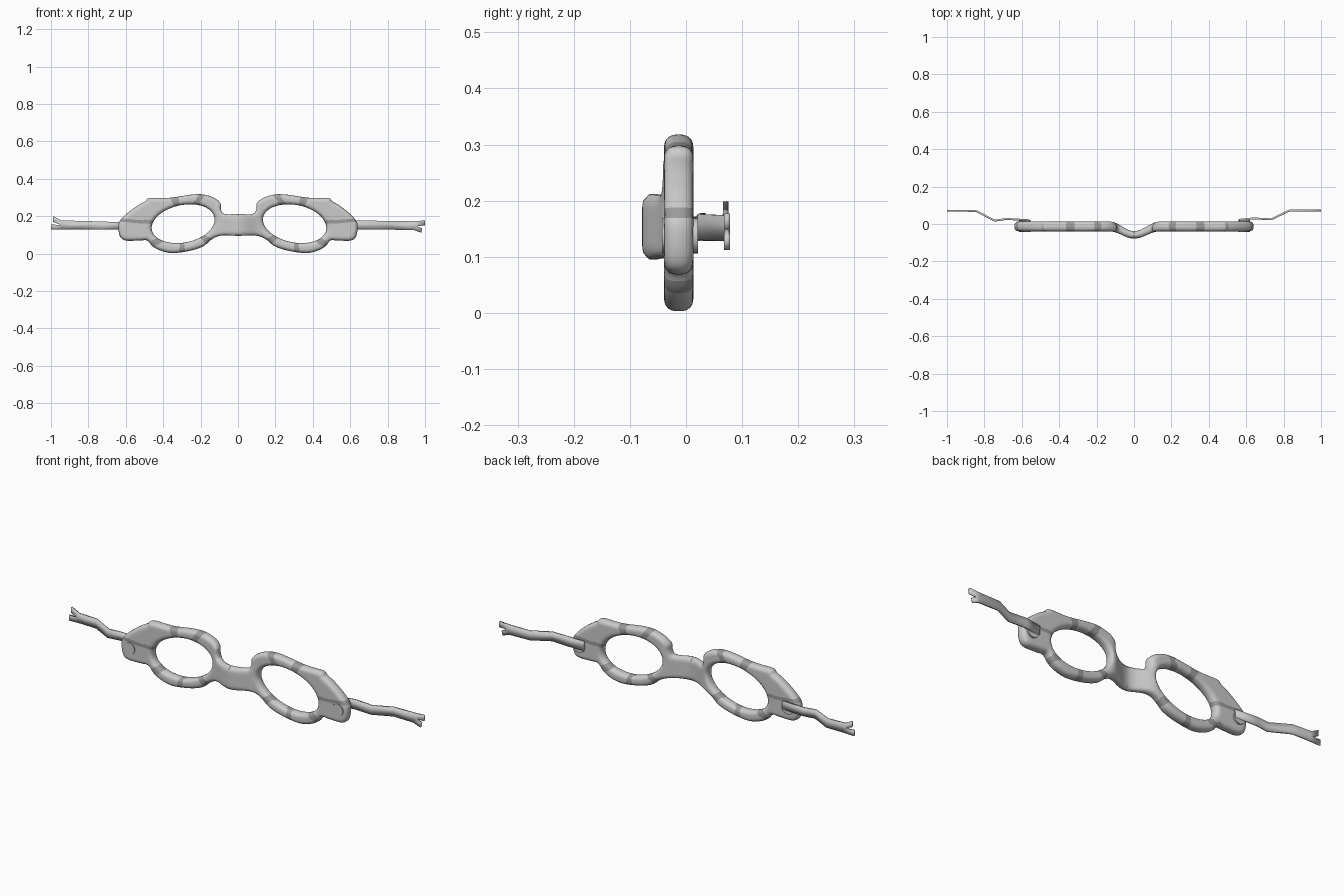
import bpy, bmesh
from math import cos, sin, pi, hypot, atan2
from mathutils import Vector, kdtree

if "Cube" in bpy.data.objects:
    bpy.data.objects.remove(bpy.data.objects["Cube"])

# ---------- helpers ----------
def make_object(name, bm, angle=0.6):
    me = bpy.data.meshes.new(name)
    bm.to_mesh(me)
    bm.free()
    ob = bpy.data.objects.new(name, me)
    bpy.context.collection.objects.link(ob)
    bpy.ops.object.select_all(action='DESELECT')
    ob.select_set(True)
    bpy.context.view_layer.objects.active = ob
    bpy.ops.object.shade_smooth_by_angle(angle=angle)
    return ob

def smooth_path(pts, n):
    """Catmull-Rom curve through the points."""
    p = [Vector(q) for q in pts]
    p = [p[0] * 2 - p[1]] + p + [p[-1] * 2 - p[-2]]
    out = []
    for i in range(1, len(p) - 2):
        a, b, c, d = p[i - 1:i + 3]
        for k in range(n):
            t = k / n
            out.append(0.5 * (2 * b + (c - a) * t + (2 * a - 5 * b + 4 * c - d) * t * t
                              + (3 * b - a - 3 * c + d) * t ** 3))
    return out + [p[-2]]

def make_kd(pts):
    kd = kdtree.KDTree(len(pts))
    for i, q in enumerate(pts):
        kd.insert((q.x, q.y, 0), i)
    kd.balance()
    return kd

# ---------- frame: half outline (x, z), lens hole, rounded section ----------
OUTLINE = [(0, .212), (.075, .212), (.094, .235), (.098, .27), (.133, .299), (.19, .316),
           (.25, .316), (.36, .3), (.41, .298), (.48, .297), (.50, .28), (.54, .257),
           (.595, .215), (.632, .175), (.64, .14), (.63, .09), (.6, .07), (.53, .07),
           (.49, .07), (.463, .04), (.42, .016), (.355, .003), (.26, .016), (.19, .04),
           (.142, .078), (.088, .097), (0, .095)]
CENTRE, AX, AZ, TILT = Vector((.298, .16)), .171, .1, -.2

def hole_point(direction):
    a = atan2(direction.y, direction.x) - TILT
    r = 1 / hypot(cos(a) / AX, sin(a) / AZ)
    return CENTRE + direction.normalized() * r

SUB, ROWS, COLS = 6, 16, 10
outer = smooth_path(OUTLINE, SUB)
edge_count = len(outer)
outer += [Vector((0, .095 + .117 * k / COLS)) for k in range(1, COLS)]   # centre line
kd_out = make_kd(smooth_path(OUTLINE, 40) + outer[:edge_count])
ring = [hole_point(q - CENTRE) for q in outer]
kd_in = make_kd(ring + [hole_point(Vector((cos(k * pi / 200), sin(k * pi / 200)))) for k in range(400)])

# rays through the middle of each dark band
BANDS = [Vector(q) - CENTRE for q in
         [(.215, .29), (.345, .285), (.64, .178), (.45, .058), (.305, .03), (.17, .072)]]

def in_band(q):
    v = q - CENTRE
    return any(v.dot(b) > 0 and abs(v.x * b.y - v.y * b.x) / b.length <
               (.009 if b.x > .3 else .016) for b in BANDS)

bm = bmesh.new()
for s in (1, -1):
    grid = []
    for a, b in zip(ring, outer):
        row = []
        for k in range(ROWS + 1):
            q = a.lerp(b, (1 - cos(pi * k / ROWS)) / 2)
            d = min(kd_out.find((q.x, q.y, 0))[2], kd_in.find((q.x, q.y, 0))[2])
            f = min(d / .023, 1)
            bump = (1 + cos(pi * min(q.x / .135, 1))) / 2
            h = (.026 - .006 * bump) * max(0, 1 - (1 - f) ** 2.4) ** (1 / 2.4)
            y = -.013 - .045 * bump
            x = s * q.x + .007 * sin(pi * q.x / .64)
            row.append((q, bm.verts.new((x, y - h, q.y)), bm.verts.new((x, y + h, q.y))))
        grid.append(row)
    for i in range(len(grid)):
        r0, r1 = grid[i], grid[(i + 1) % len(grid)]
        for k in range(ROWS):
            quad = (r0[k], r0[k + 1], r1[k + 1], r1[k])
            mid = sum((c[0] for c in quad), Vector((0, 0))) / 4
            for side in (1, 2):
                face = bm.faces.new([c[side] for c in quad])
                face.material_index = int(in_band(mid))
bmesh.ops.remove_doubles(bm, verts=bm.verts, dist=2e-5)
bmesh.ops.recalc_face_normals(bm, faces=bm.faces)
frame = make_object("mask_frame", bm, 1.0)
for name, shade in (("frame_grey", .6), ("band_grey", .33)):
    mat = bpy.data.materials.new(name)
    mat.diffuse_color = (shade, shade, shade, 1)
    mat.use_nodes = True
    mat.node_tree.nodes["Principled BSDF"].inputs["Base Color"].default_value = mat.diffuse_color
    frame.data.materials.append(mat)

# ---------- round studs holding the ribbons ----------
for side, x in (("left", -.585), ("right", .59)):
    bpy.ops.mesh.primitive_cylinder_add(vertices=24, radius=.031, depth=.064,
                                        location=(x, -.011, .137), rotation=(pi / 2, 0, 0))
    bpy.context.object.name = side + "_stud"
    bpy.ops.object.shade_smooth_by_angle(angle=.6)

# ---------- ribbons with notched ends: (x, y, z top, z bottom) ----------
def ribbon(name, cols, tip_y, top_tip, notch, low_tip):
    bm = bmesh.new()
    vs = [(bm.verts.new((x, y, t)), bm.verts.new((x, y, b))) for x, y, t, b in cols]
    for (t0, b0), (t1, b1) in zip(vs, vs[1:]):
        bm.faces.new((t0, b0, b1, t1))
    pt = lambda q: bm.verts.new((q[0], tip_y, q[1]))
    T, B = vs[-1]
    N = pt(notch)
    bm.faces.new((T, N, pt(top_tip[1]), pt(top_tip[0])))
    bm.faces.new((T, B, N))
    bm.faces.new((B, pt(low_tip[1]), pt(low_tip[0]), N))
    ob = make_object(name, bm, .3)
    mod = ob.modifiers.new("thickness", 'SOLIDIFY')
    mod.thickness, mod.offset = .01, 0

ribbon("right_ribbon",
       [(.56, .022, .172, .128), (.64, .03, .178, .13), (.735, .025, .176, .13),
        (.83, .072, .174, .128), (.94, .073, .174, .126)], .073,
       [(1, .177), (1, .15)], (.955, .148), [(.985, .135), (.98, .112)])
ribbon("left_ribbon",
       [(-.56, .02, .168, .13), (-.68, .027, .17, .128), (-.745, .018, .172, .128),
        (-.845, .07, .175, .129), (-.945, .071, .178, .13)], .071,
       [(-.988, .199), (-.988, .17)], (-.95, .154), [(-1, .155), (-1, .128)])
